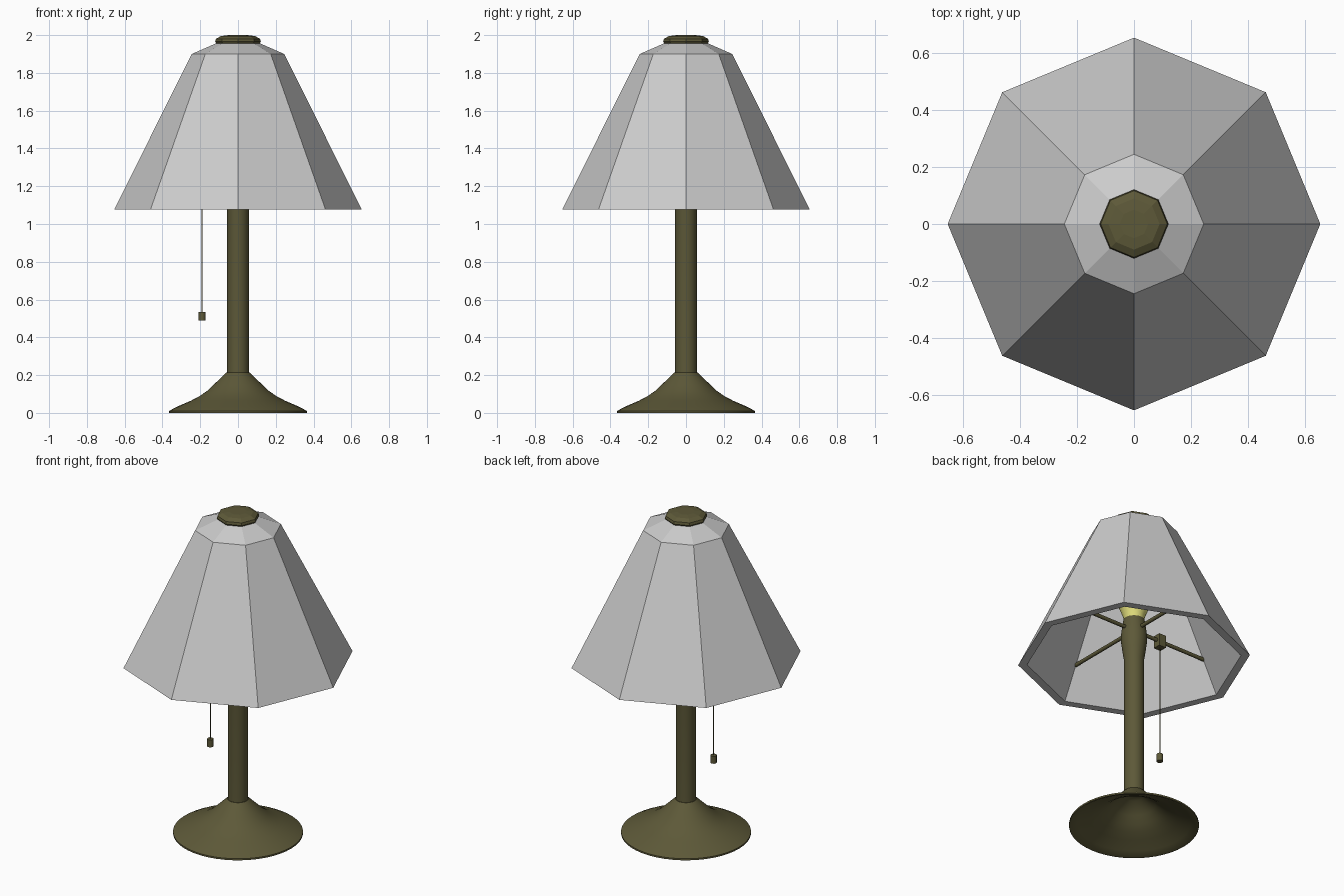
import bpy, bmesh
from math import cos, sin, pi, radians

if "Cube" in bpy.data.objects:
    bpy.data.objects.remove(bpy.data.objects["Cube"])


def material(name, rgb):
    m = bpy.data.materials.new(name)
    m.diffuse_color = (*rgb, 1)
    m.use_nodes = True
    m.node_tree.nodes["Principled BSDF"].inputs["Base Color"].default_value = m.diffuse_color
    return m


bronze = material("bronze", (0.11, 0.10, 0.04))
glow = material("bulb_yellow", (0.75, 0.72, 0.2))


def lathe(name, profile, sides, mat=None, smooth=None, at=(0, 0, 0), closed=False):
    """Spin (radius, z) points round the z axis; radius 0 makes a pole."""
    bm = bmesh.new()
    rings = []
    for r, z in profile:
        if r == 0:
            rings.append([bm.verts.new((0, 0, z))] * sides)
        else:
            rings.append([bm.verts.new((r * cos(2 * pi * i / sides), r * sin(2 * pi * i / sides), z))
                          for i in range(sides)])
    pairs = list(zip(rings, rings[1:]))
    if closed:
        pairs.append((rings[-1], rings[0]))
    for a, b in pairs:
        for i in range(sides):
            j = (i + 1) % sides
            corners = list(dict.fromkeys((a[i], a[j], b[j], b[i])))
            if len(corners) > 2:
                bm.faces.new(corners)
    bmesh.ops.recalc_face_normals(bm, faces=bm.faces)
    mesh = bpy.data.meshes.new(name)
    bm.to_mesh(mesh)
    bm.free()
    ob = bpy.data.objects.new(name, mesh)
    ob.location = at
    bpy.context.collection.objects.link(ob)
    if mat:
        mesh.materials.append(mat)
    if smooth:
        bpy.ops.object.select_all(action='DESELECT')
        ob.select_set(True)
        bpy.context.view_layer.objects.active = ob
        bpy.ops.object.shade_smooth_by_angle(angle=radians(smooth))
    return ob


def rod(name, r, z0, z1, sides, at=(0, 0, 0)):
    return lathe(name, [(0, z0), (r, z0), (r, z1), (0, z1)], sides, bronze, 50, at)


# Flared foot, hollow underneath
lathe("base", [(0.366, 0), (0.366, 0.01), (0.32, 0.034), (0.25, 0.064), (0.205, 0.088),
               (0.165, 0.115), (0.13, 0.148), (0.06, 0.215), (0, 0.215),
               (0, 0.195), (0.05, 0.19), (0.12, 0.135), (0.16, 0.1), (0.2, 0.075),
               (0.25, 0.05), (0.32, 0.02), (0.355, 0)], 48, bronze, 35, closed=True)

# Column with the swollen lamp holder on top
lathe("column", [(0.057, 0.2), (0.057, 1.08), (0.066, 1.14), (0.074, 1.2), (0.073, 1.24),
                 (0.067, 1.29), (0.06, 1.335), (0, 1.335)], 32, bronze, 35)

# Bulb
lathe("bulb", [(0.055, 1.33), (0.062, 1.36), (0.085, 1.42), (0.115, 1.48), (0.135, 1.55),
               (0.13, 1.61), (0.1, 1.665), (0.05, 1.695), (0, 1.7)], 24, glow, 60)

# Eight-sided shade with wall thickness and a sloping crown
lathe("shade", [(0.655, 1.077), (0.245, 1.9), (0.115, 1.957),
                (0.1, 1.92), (0.212, 1.868), (0.605, 1.077)], 8, closed=True)

# Faceted top cap
lathe("top_cap", [(0, 1.945), (0.108, 1.945), (0.121, 1.965), (0.117, 1.98), (0.09, 1.995),
                  (0.05, 2.0), (0, 2.0)], 8, bronze)

# Four arms carrying the shade
for i in range(4):
    arm = rod(f"shade_arm_{i + 1}", 0.011, 0.04, 0.52, 8, (0, 0, 1.27))
    arm.rotation_euler = (0, pi / 2, i * pi / 2)

# Pull switch, cord and knob
bpy.ops.mesh.primitive_cube_add(size=1, location=(-0.19, 0, 1.265))
switch = bpy.context.object
switch.name = "pull_switch"
switch.scale = (0.048, 0.048, 0.077)
switch.data.materials.append(bronze)
rod("pull_cord", 0.0025, 0.52, 1.25, 6, (-0.19, 0, 0))
rod("pull_knob", 0.019, 0.489, 0.535, 8, (-0.19, 0, 0))
